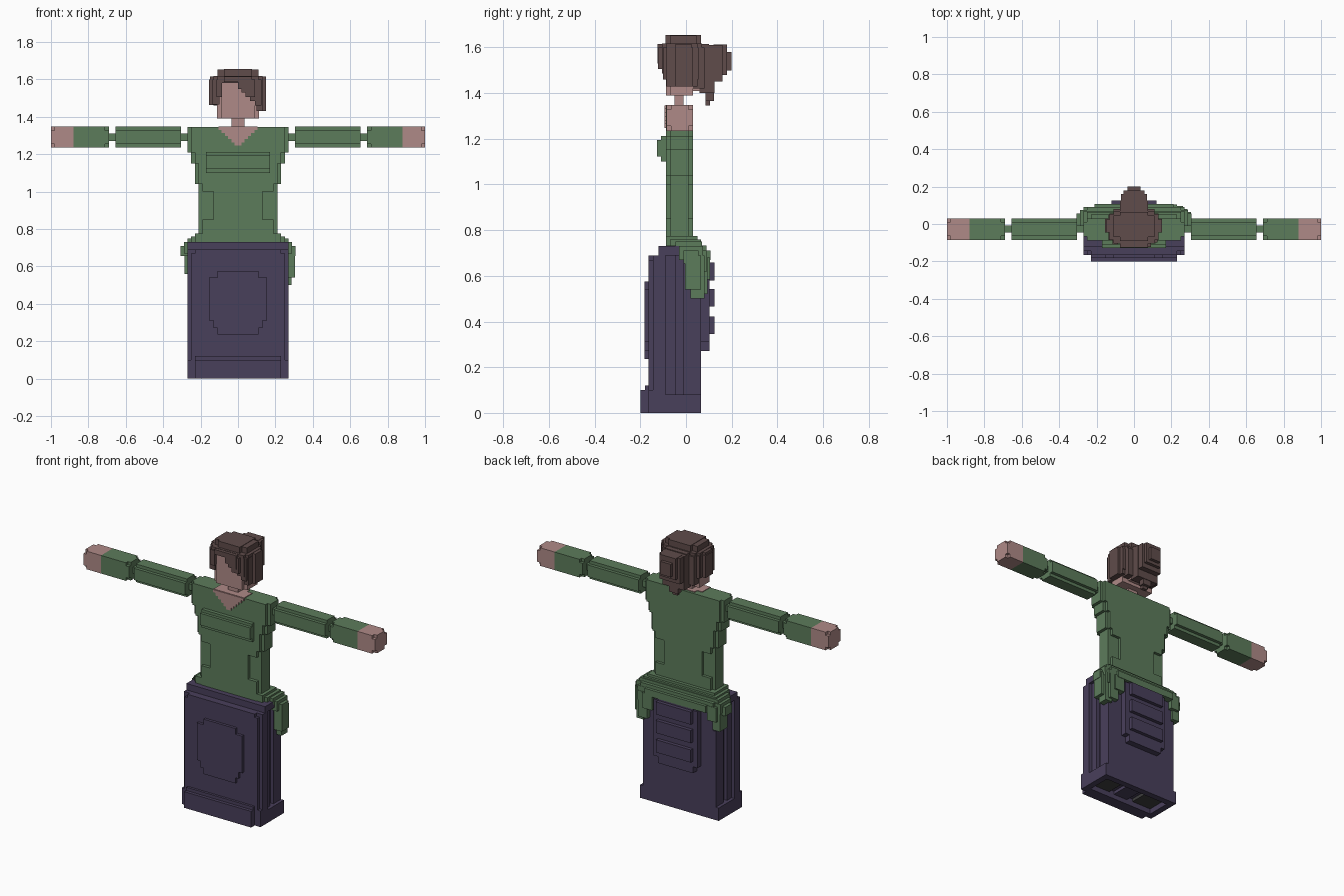
import bpy, bmesh


def material(name, rgb):
    m = bpy.data.materials.new(name)
    m.diffuse_color = (*rgb, 1)
    return m


GREEN = material("shirt_green", (0.108, 0.2, 0.105))
PURPLE = material("skirt_purple", (0.066, 0.05, 0.105))
SKIN = material("skin", (0.43, 0.255, 0.245))
HAIR = material("hair_brown", (0.115, 0.072, 0.069))
GREY = material("boot_grey", (0.05, 0.05, 0.05))


def blocks(name, mat, boxes):
    """One object from boxes given as x0, x1, y0, y1, z0, z1."""
    bm = bmesh.new()
    for x0, x1, y0, y1, z0, z1 in boxes:
        vs = bmesh.ops.create_cube(bm, size=1)["verts"]
        for v in vs:
            v.co.x = x1 if v.co.x > 0 else x0
            v.co.y = y1 if v.co.y > 0 else y0
            v.co.z = z1 if v.co.z > 0 else z0
    me = bpy.data.meshes.new(name)
    bm.to_mesh(me)
    bm.free()
    me.materials.append(mat)
    ob = bpy.data.objects.new(name, me)
    bpy.context.collection.objects.link(ob)
    return ob


def centred(rows):
    """Rows of half width, y0, y1, z0, z1."""
    return [(-w, w, *r) for w, *r in rows]


def mirrored(rows):
    return rows + [(-b, -a, *r) for a, b, *r in rows]


# Skirt: side folds, waistband and a hollow foot rim
blocks("skirt", PURPLE, centred([
    (0.23, -0.165, 0.065, 0.05, 0.69),
    (0.27, -0.145, -0.09, 0.05, 0.69),
    (0.25, -0.165, -0.09, 0.05, 0.67),
    (0.25, -0.09, -0.045, 0.05, 0.71),
    (0.25, -0.01, 0.03, 0.05, 0.69),
    (0.25, 0.03, 0.065, 0.05, 0.55),
    (0.27, -0.12, -0.01, 0.69, 0.73),
    (0.23, -0.12, 0.05, 0.69, 0.725)]))
blocks("skirt_foot_rim", PURPLE, centred([
    (0.27, -0.165, -0.125, 0, 0.08),
    (0.27, 0.025, 0.065, 0, 0.08),
    (0.05, -0.13, 0.03, 0.03, 0.07)])
    + mirrored([(0.23, 0.27, -0.165, 0.065, 0, 0.08)]))
blocks("skirt_front_hem", PURPLE, centred([
    (0.23, -0.2, -0.16, 0, 0.1), (0.23, -0.18, -0.16, 0.1, 0.12),
    (0.27, -0.165, -0.14, 0, 0.1)]))
blocks("skirt_front_panel", PURPLE, centred([
    (0.11, -0.182, -0.16, 0.235, 0.575),
    (0.13, -0.182, -0.16, 0.27, 0.54),
    (0.155, -0.182, -0.16, 0.31, 0.54)]))
blocks("skirt_back_panel", PURPLE, centred([
    (0.15, 0.06, 0.103, 0.31, 0.66), (0.12, 0.06, 0.103, 0.27, 0.69)]
    + [(0.12, 0.1, 0.125, z, z + 0.078) for z in (0.345, 0.465, 0.58)]))
blocks("boots", GREY, mirrored([(0.09, 0.225, -0.12, 0.02, 0.03, 0.06)]))

# Shirt: stacked torso with narrow flanks
blocks("shirt_torso", GREEN, centred([
    (0.19, -0.088, 0.03, 0.73, 0.85),
    (0.13, -0.088, 0.03, 0.85, 1.0),
    (0.19, -0.068, 0.012, 0.85, 1.0),
    (0.19, -0.088, 0.03, 1.0, 1.06),
    (0.21, -0.068, 0.012, 0.73, 1.06),
    (0.21, -0.088, 0.03, 1.04, 1.16),
    (0.23, -0.068, 0.012, 1.04, 1.16),
    (0.23, -0.088, 0.03, 1.15, 1.235),
    (0.25, -0.068, 0.012, 1.15, 1.22),
    (0.25, -0.088, 0.03, 1.21, 1.345),
    (0.27, -0.068, 0.012, 1.21, 1.345)]))
blocks("chest_pocket", GREEN, centred([
    (0.172, -0.11, -0.08, 1.1, 1.212), (0.172, -0.128, -0.1, 1.122, 1.195)]))

# Shirt tail flaring out over the skirt
blocks("shirt_tail", GREEN, centred([
    (0.23, -0.088, 0.05, 0.732, 0.775),
    (0.25, -0.07, 0.065, 0.732, 0.76),
    (0.27, -0.045, 0.07, 0.71, 0.75),
    (0.25, 0.0, 0.09, 0.69, 0.732),
    (0.21, 0.03, 0.108, 0.67, 0.712)])
    + mirrored([(0.25, 0.288, -0.03, 0.075, 0.67, 0.73),
                (0.25, 0.308, -0.01, 0.055, 0.655, 0.71),
                (0.21, 0.27, 0.04, 0.092, 0.62, 0.71)]))
blocks("shirt_drape", GREEN, [
    (0.24, 0.305, -0.005, 0.065, 0.54, 0.69),
    (0.235, 0.285, 0.02, 0.08, 0.5, 0.69),
    (0.2, 0.262, 0.06, 0.095, 0.52, 0.68),
    (0.16, 0.23, 0.06, 0.105, 0.585, 0.68),
    (-0.285, -0.235, 0.0, 0.075, 0.56, 0.69)])

# Skin at the V neckline, stepped as thin plates
blocks("neckline", SKIN, centred([
    (0.105 - 0.0175 * i, -0.094, -0.08, 1.33 - 0.0165 * i, 1.3465 - 0.0165 * i)
    for i in range(6)]))
blocks("neckline_top", SKIN, centred([
    (0.105, -0.09, -0.01, 1.33, 1.349), (0.07, -0.01, 0.015, 1.33, 1.349)]))


# Arms: long pieces with notched edges and thin joints
def limb(x0, x1, cap=0.0):
    return [(x0, x1 - cap, -0.085, 0.03, 1.255, 1.328),
            (x0, x1 - cap, -0.065, 0.01, 1.235, 1.347),
            (x0, x1, -0.065, 0.01, 1.255, 1.328)]


def full(x0, x1):
    return [(x0, x1, -0.085, 0.03, 1.235, 1.347)]


blocks("upper_arms", GREEN, mirrored(limb(0.305, 0.655)))
blocks("arm_joints", GREEN, mirrored([
    (0.26, 0.315, -0.046, -0.008, 1.272, 1.31),
    (0.645, 0.7, -0.046, -0.008, 1.272, 1.31)]))
blocks("forearms", GREEN, mirrored(limb(0.69, 0.73) + full(0.71, 0.88)))
blocks("hands", SKIN, mirrored(full(0.88, 0.98) + limb(0.97, 1.0)))

# Head
blocks("neck", SKIN, centred([(0.035, -0.05, -0.01, 1.34, 1.4)]))
blocks("face", SKIN, centred([
    (0.09, -0.088, 0.03, 1.39, 1.6), (0.112, -0.068, 0.03, 1.39, 1.55),
    (0.07, 0.02, 0.06, 1.41, 1.55)]))

# Hair: rounded cap, back volume, fringe and side locks
blocks("hair_cap", HAIR, centred([
    (0.075, -0.09, 0.065, 1.6, 1.655),
    (0.11, -0.07, 0.045, 1.6, 1.652),
    (0.075, -0.125, 0.1, 1.585, 1.615),
    (0.11, -0.105, 0.07, 1.58, 1.617),
    (0.13, -0.085, 0.05, 1.56, 1.617),
    (0.15, -0.045, 0.025, 1.54, 1.615)]))
blocks("hair_back", HAIR, centred([
    (0.13, 0.0, 0.055, 1.46, 1.6),
    (0.11, 0.03, 0.08, 1.42, 1.6),
    (0.075, 0.06, 0.125, 1.4, 1.61),
    (0.07, 0.1, 0.16, 1.45, 1.61),
    (0.055, 0.12, 0.18, 1.48, 1.612),
    (0.035, 0.14, 0.2, 1.5, 1.58)])
    + [(-0.03, 0.03, 0.085, 0.122, 1.365, 1.42),
       (-0.015, 0.02, 0.085, 0.105, 1.345, 1.4)])
blocks("hair_sides", HAIR, [
    (-0.155, -0.11, -0.045, 0.03, 1.462, 1.6),
    (-0.135, -0.1, -0.085, 0.05, 1.465, 1.6),
    (-0.115, -0.085, -0.11, -0.04, 1.505, 1.6),
    (0.11, 0.15, -0.045, 0.03, 1.43, 1.6),
    (0.1, 0.132, -0.085, 0.05, 1.43, 1.6)])
blocks("hair_fringe", HAIR, [
    (0.0, 0.075, -0.125, -0.08, 1.55, 1.6),
    (0.02, 0.075, -0.125, -0.08, 1.53, 1.6),
    (0.04, 0.09, -0.123, -0.08, 1.505, 1.6),
    (0.065, 0.115, -0.105, -0.06, 1.485, 1.6),
    (0.09, 0.125, -0.1, -0.05, 1.46, 1.6)])
